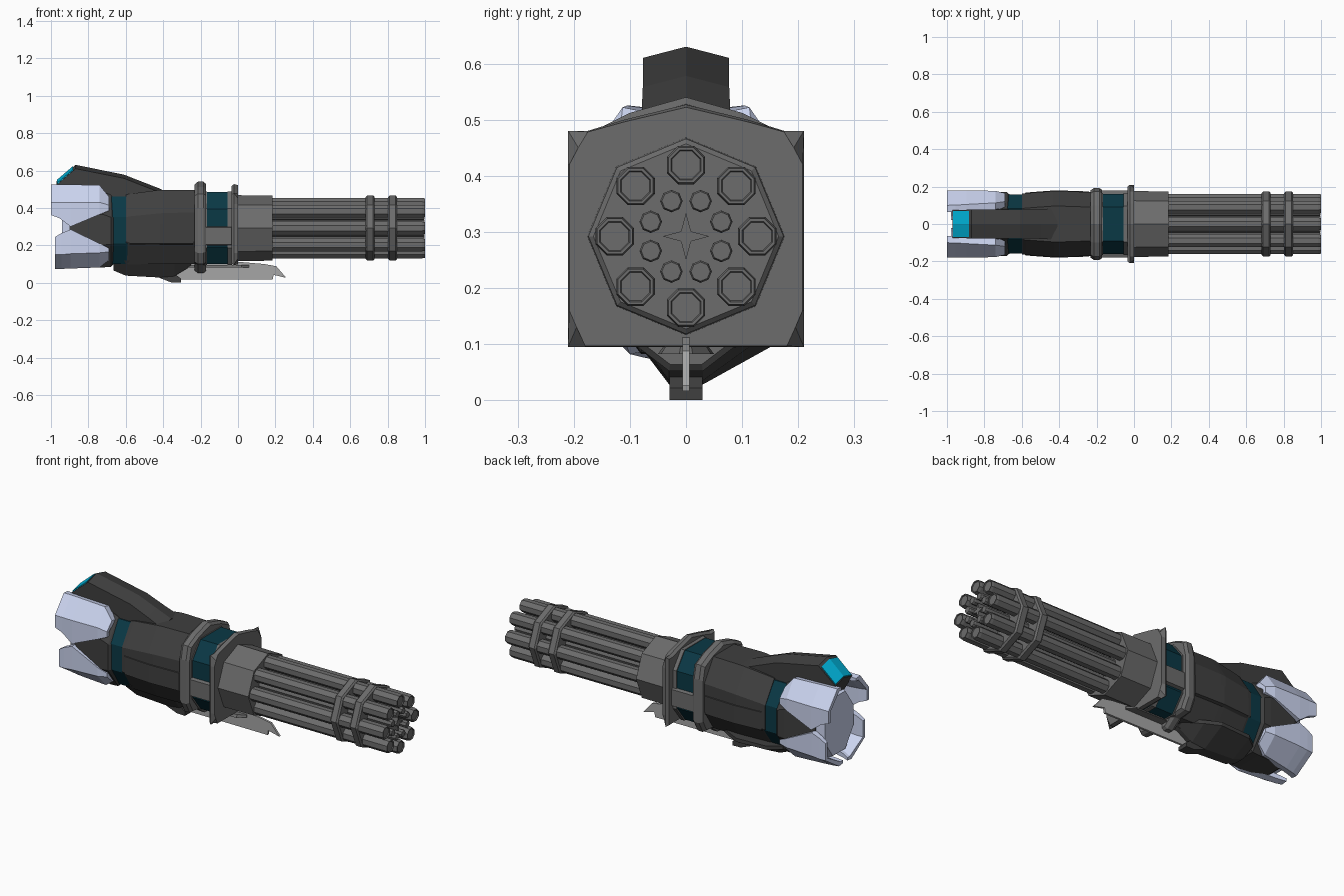
import bpy, bmesh
from math import sin, cos, pi

CZ = 0.292  # height of the barrel axis


def material(name, r, g, b):
    m = bpy.data.materials.new(name)
    m.diffuse_color = (r, g, b, 1)
    return m


DARK = material("dark_metal", 0.05, 0.05, 0.05)
GREY = material("mid_metal", 0.15, 0.15, 0.15)
PALE = material("pale_metal", 0.38, 0.38, 0.38)
TEAL = material("teal", 0.003, 0.04, 0.06)
CYAN = material("cyan_screen", 0.0, 0.45, 0.7)
LILAC = material("pale_blue", 0.6, 0.66, 0.87)


def loft(name, rings, mat):
    """Skin a list of equal-length point rings and cap both ends."""
    bm = bmesh.new()
    vs = [[bm.verts.new(p) for p in r] for r in rings]
    n = len(rings[0])
    for a, b in zip(vs, vs[1:]):
        for i in range(n):
            j = (i + 1) % n
            bm.faces.new((a[i], a[j], b[j], b[i]))
    bm.faces.new(vs[0])
    bm.faces.new(vs[-1])
    bmesh.ops.recalc_face_normals(bm, faces=bm.faces)
    me = bpy.data.meshes.new(name)
    bm.to_mesh(me)
    bm.free()
    ob = bpy.data.objects.new(name, me)
    bpy.context.collection.objects.link(ob)
    me.materials.append(mat)
    return ob


def mirror_y(ob):
    m = ob.modifiers.new("mirror", "MIRROR")
    m.use_axis = (False, True, False)
    m.use_mirror_merge = False
    return ob


def tube(name, stations, mat, n=8, y=0, z=CZ, turn=0, star=1):
    """Round part along x from (x, radius) stations; star shrinks every second point."""
    return loft(name, [[(x, y + r * (star if i % 2 else 1) * cos(2 * pi * i / n + turn),
                         z + r * (star if i % 2 else 1) * sin(2 * pi * i / n + turn))
                        for i in range(n)] for x, r in stations], mat)


def shell(name, stations, mat):
    """Chamfered box along x from (x, half width, bottom, top, chamfer y, chamfer z)."""
    rings = []
    for x, w, b, t, cy, cz in stations:
        half = [(w - cy, b), (w, b + cz), (w, t - cz), (w - cy, t)]
        rings.append([(x, y, z) for y, z in half] + [(x, -y, z) for y, z in reversed(half)])
    return loft(name, rings, mat)


def plate(name, layers, mat):
    """Symmetric yz outlines (right half, top to bottom) as (x, scale, half outline)."""
    rings = []
    for x, s, half in layers:
        full = half + [(-y, z) for y, z in reversed(half) if y > 0]
        rings.append([(x, y * s, CZ + (z - CZ) * s) for y, z in full])
    return loft(name, rings, mat)


def side_profile(name, pts, w, mat):
    """xz outline extruded across y."""
    return loft(name, [[(x, y, z) for x, z in pts] for y in (-w, w)], mat)


# Rotating barrel cluster
for k in range(8):
    a = k * pi / 4
    tube("barrel", [(0.17, 0.037), (0.985, 0.037), (1.0, 0.034), (1.0, 0.029), (0.995, 0.027)], GREY, 8,
         0.127 * cos(a), CZ + 0.127 * sin(a), a + pi / 8)
    a += pi / 8
    tube("inner_rod", [(0.17, 0.02), (0.99, 0.02), (0.998, 0.017)], GREY, 8,
         0.068 * cos(a), CZ + 0.068 * sin(a), a + pi / 8)
tube("center_spindle", [(0.17, 0.042), (0.985, 0.042)], GREY, star=0.3)
for x in (0.683, 0.803):
    tube("barrel_ring", [(x, 0.165), (x + 0.008, 0.174), (x + 0.04, 0.174), (x + 0.048, 0.165)], GREY)
tube("barrel_housing", [(-0.01, 0.176), (0.185, 0.174)], GREY)

# Flanges around the teal collar; the front one has cut corners on its face
corners = [(0, 0.527), (0.11, 0.5), (0.175, 0.48), (0.21, 0.48), (0.21, 0.42),
           (0.21, 0.16), (0.21, 0.095), (0.18, 0.095)]
cut = [(0, 0.522), (0.11, 0.496), (0.175, 0.478), (0.192, 0.45), (0.208, 0.42),
       (0.208, 0.16), (0.195, 0.13), (0.18, 0.097)]
plate("front_flange", [(-0.036, 0.95, corners), (-0.022, 1, corners), (0, 1, cut)], GREY)
rim = [(0, 0.54), (0.1, 0.512), (0.175, 0.475), (0.192, 0.4), (0.192, 0.16),
       (0.16, 0.1), (0.085, 0.094), (0.03, 0.052)]
plate("rear_flange", [(-0.232, 0.94, rim), (-0.215, 1, rim), (-0.185, 1, rim), (-0.17, 0.95, rim)], GREY)
shell("collar", [(-0.2, 0.16, 0.1, 0.485, 0.07, 0.09), (-0.02, 0.16, 0.1, 0.485, 0.07, 0.09)], TEAL)
mirror_y(loft("collar_side_brace", [[(x, y, z) for y, z in
         ((0.13, 0.19), (0.178, 0.205), (0.178, 0.295), (0.13, 0.31))] for x in (-0.185, -0.03)], GREY))
for x in (-0.19, -0.057):
    shell("collar_sleeve", [(x, 0.165, 0.095, 0.488, 0.07, 0.09),
                            (x + 0.024, 0.165, 0.095, 0.488, 0.07, 0.09)], GREY)

# Dark main body
shell("body", [(-0.6, 0.162, 0.1, 0.47, 0.08, 0.12), (-0.58, 0.165, 0.098, 0.475, 0.08, 0.12),
               (-0.43, 0.176, 0.1, 0.495, 0.08, 0.125), (-0.4, 0.176, 0.1, 0.497, 0.08, 0.125),
               (-0.22, 0.17, 0.1, 0.497, 0.08, 0.12)], DARK)
mirror_y(loft("body_side_panel", [[(x, y, z) for y, z in ((0.15, 0.2), (w, 0.21), (w, 0.31), (0.15, 0.325))]
                                  for x, w in ((-0.58, 0.168), (-0.42, 0.18), (-0.24, 0.174))], DARK))
shell("teal_band", [(-0.68, 0.158, 0.1, 0.462, 0.075, 0.11), (-0.59, 0.158, 0.1, 0.462, 0.075, 0.11)], TEAL)
shell("rear_core", [(-0.9, 0.15, 0.1, 0.46, 0.09, 0.12), (-0.88, 0.158, 0.085, 0.48, 0.09, 0.12),
                    (-0.72, 0.17, 0.082, 0.485, 0.09, 0.12), (-0.68, 0.17, 0.085, 0.47, 0.09, 0.12),
                    (-0.665, 0.158, 0.1, 0.455, 0.08, 0.11)], DARK)
shell("rear_cap", [(-0.94, 0.125, 0.12, 0.44, 0.07, 0.1), (-0.89, 0.15, 0.1, 0.46, 0.09, 0.12)], LILAC)


# Four pale claws at the rear
def claw(name, stations):
    """Stations: x, half width, outer z, shoulder z, edge z, inner y, thickness."""
    rings = []
    for x, w, zo, zs, ze, yi, d in stations:
        s = d if zo > CZ else -d
        rings.append([(x, yi, zo - s * 0.2), (x, yi + 0.035, zo), (x, w, zs), (x, w, ze),
                      (x, w - d, ze), (x, w - d, zs - s * 0.3), (x, yi + 0.02, zo - s), (x, yi, zo - s)])
    mirror_y(loft(name, rings, LILAC))


claw("upper_claw", [(-1.0, 0.178, 0.525, 0.43, 0.362, 0.065, 0.02), (-0.955, 0.178, 0.525, 0.43, 0.345, 0.066, 0.028),
                    (-0.895, 0.18, 0.525, 0.43, 0.30, 0.07, 0.035), (-0.74, 0.177, 0.522, 0.43, 0.365, 0.078, 0.035),
                    (-0.69, 0.165, 0.46, 0.415, 0.385, 0.085, 0.02)])
claw("lower_claw", [(-0.978, 0.175, 0.073, 0.15, 0.245, 0.02, 0.02), (-0.945, 0.177, 0.074, 0.15, 0.265, 0.03, 0.028),
                    (-0.895, 0.178, 0.076, 0.155, 0.285, 0.04, 0.035), (-0.74, 0.177, 0.082, 0.16, 0.21, 0.065, 0.035),
                    (-0.69, 0.165, 0.12, 0.165, 0.185, 0.08, 0.02)])

# Raised sight hump with a ridge, and its slanted screen
loft("sight_hump", [[(xb, -w, 0.4), (x, -w, z - 0.02), (x, 0, z), (x, w, z - 0.02), (xb, w, 0.4)]
                    for x, xb, w, z in ((-0.97, -0.9, 0.074, 0.543), (-0.868, -0.86, 0.077, 0.63),
                                        (-0.61, -0.61, 0.077, 0.578), (-0.5, -0.5, 0.079, 0.535),
                                        (-0.41, -0.41, 0.085, 0.5))], DARK)
loft("sight_screen", [[(-0.965, y, 0.535 - d), (-0.88, y, 0.608 - d), (-0.882, y, 0.624 - d),
                       (-0.968, y, 0.55 - d)] for y, d in ((-0.07, 0.018), (0, 0), (0.07, 0.018))], CYAN)

# Keel under the body, wider on the far side
loft("keel", [[(x, -wn, 0.12), (x, -0.03, zb), (x, 0.03, zb), (x, wf, 0.1), (x, wf, 0.12)]
              for x, wn, wf, zb in ((-0.665, 0.08, 0.1, 0.065), (-0.6, 0.1, 0.15, 0.038),
                                    (-0.42, 0.1, 0.16, 0.028), (-0.34, 0.09, 0.12, 0.035),
                                    (-0.25, 0.05, 0.06, 0.09))], DARK)
side_profile("keel_foot", [(-0.46, 0.05), (-0.42, 0.026), (-0.355, 0.001), (-0.305, 0.0), (-0.305, 0.022),
                           (-0.38, 0.08)], 0.029, DARK)

# Thin blade below the collar with a small guard plate
side_profile("blade", [(-0.42, 0.1), (-0.32, 0.018), (0.185, 0.016), (0.19, 0.042), (0.258, 0.026),
                       (0.205, 0.088), (0.14, 0.1), (0.0, 0.112), (-0.2, 0.112)], 0.006, PALE)
loft("blade_guard", [[(x, -w, 0.082), (x, w, 0.082), (x, w * 0.8, 0.096), (x, -w * 0.8, 0.096)]
                     for x, w in ((-0.3, 0.03), (-0.15, 0.05), (0.02, 0.045), (0.06, 0.012))], GREY)
